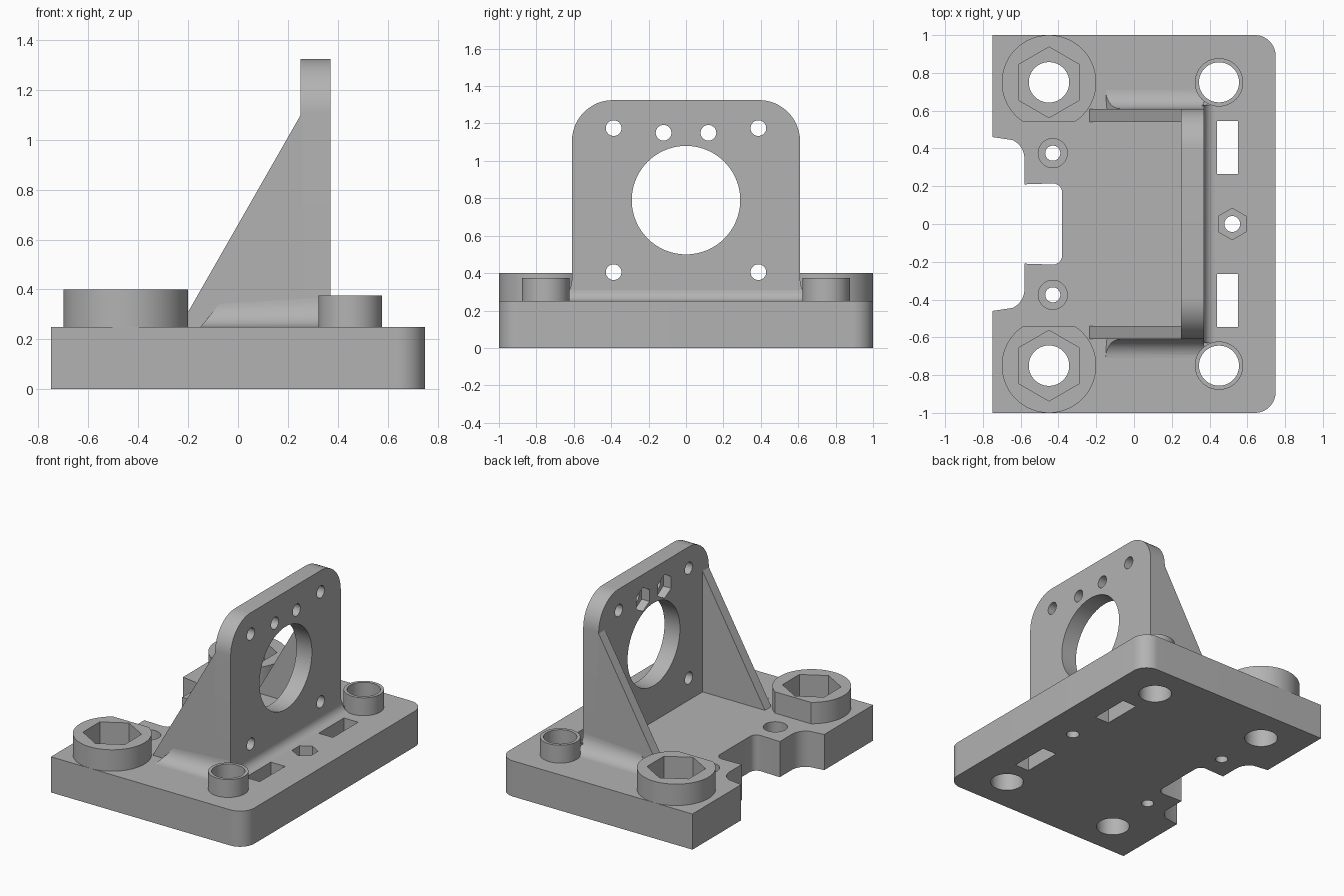
import bpy, bmesh
from math import pi, cos, sin, radians

if "Cube" in bpy.data.objects:
    bpy.data.objects.remove(bpy.data.objects["Cube"])

grey = bpy.data.materials.new("light_grey")
grey.use_nodes = True
grey.diffuse_color = (0.45, 0.45, 0.45, 1)
grey.node_tree.nodes["Principled BSDF"].inputs["Base Color"].default_value = grey.diffuse_color

AXES = {
    "x": lambda u, v, w: (w, u, v),
    "y": lambda u, v, w: (u, w, v),
    "z": lambda u, v, w: (u, v, w),
}


def arc(cx, cy, r, start, end, n=12):
    """Points along an arc, angles in degrees."""
    steps = [radians(start + (end - start) * i / n) for i in range(n + 1)]
    return [(cx + r * cos(a), cy + r * sin(a)) for a in steps]


def circle(cx, cy, r, n=64, start=0):
    return arc(cx, cy, r, start, start + 360, n)[:-1]


def hexagon(cx, cy, r):
    return circle(cx, cy, r, 6, 90)


def box(x0, x1, y0, y1):
    return [(x0, y0), (x1, y0), (x1, y1), (x0, y1)]


def prism(name, outline, lo, hi, axis="z", round_top=0):
    """Extrude an outline along an axis, optionally rounding the top rim."""
    bm = bmesh.new()
    place = AXES[axis]
    rings = [[bm.verts.new(place(u, v, w)) for u, v in outline] for w in (lo, hi)]
    bm.faces.new(rings[0])
    bm.faces.new(rings[1])
    for i in range(len(outline)):
        j = (i + 1) % len(outline)
        bm.faces.new((rings[0][i], rings[0][j], rings[1][j], rings[1][i]))
    if round_top:
        rim = [e for e in bm.edges if all(v in rings[1] for v in e.verts)]
        bmesh.ops.bevel(bm, geom=rim, offset=round_top, segments=6,
                        profile=0.5, affect="EDGES")
    bmesh.ops.recalc_face_normals(bm, faces=bm.faces)
    mesh = bpy.data.meshes.new(name)
    bm.to_mesh(mesh)
    bm.free()
    mesh.materials.append(grey)
    obj = bpy.data.objects.new(name, mesh)
    bpy.context.collection.objects.link(obj)
    return obj


def cut(obj, cutters):
    """Subtract each cutter and apply the result."""
    bpy.context.view_layer.objects.active = obj
    for cutter in cutters:
        mod = obj.modifiers.new("cut", "BOOLEAN")
        mod.operation = "DIFFERENCE"
        mod.solver = "EXACT"
        mod.object = cutter
        bpy.ops.object.modifier_apply(modifier=mod.name)


TOP = 0.25      # top of the base plate
SINK = 0.24     # parts start just inside the plate
parts, helpers = [], []


def cutter(outline, lo, hi, axis="z"):
    helpers.append(prism("cutter", outline, lo, hi, axis))
    return helpers[-1]


# Base plate outline: half of it, mirrored across y
half = [(-0.38, 0.0)]
half += arc(-0.43, 0.165, 0.05, 0, 90, 6)
half += [(-0.58, 0.21)]
half += arc(-0.69, 0.345, 0.11, 0, 65, 10)
half += [(-0.75, 0.46), (-0.75, 1.0)]
half += arc(0.64, 0.89, 0.11, 90, 0)
base = prism("base_plate", half + [(x, -y) for x, y in half[:0:-1]], 0, TOP)
parts.append(base)

# Centre nut pocket with its bolt hole
base_cuts = [cutter(circle(0.52, 0, 0.042, 32), -0.1, 0.5),
             cutter(hexagon(0.52, 0, 0.083), 0.13, 0.5)]

for side, s in (("left_when_seen_from_front", -1), ("far", 1)):
    tag = "front" if s < 0 else "rear"
    y = 0.75 * s
    # Bolt holes, nut pocket, counterbore and belt slot
    bolt = cutter(circle(-0.45, y, 0.107), -0.1, 0.6)
    nut = cutter(hexagon(-0.45, y, 0.187), 0.15, 0.6)
    bore = cutter(circle(0.45, y, 0.106), -0.1, 0.6)
    base_cuts += [bolt, nut, bore,
                  cutter(circle(-0.43, 0.375 * s, 0.04, 32), -0.1, 0.5),
                  cutter(circle(-0.43, 0.375 * s, 0.077, 48), 0.13, 0.5),
                  cutter(box(0.44, 0.55, 0.405 * s - 0.14, 0.405 * s + 0.14), -0.1, 0.5)]

    # Large nut boss, flattened on its inner side
    ring = [(u, s * max(s * v, 0.54)) for u, v in circle(-0.45, y, 0.25, 96)]
    flat = [p for p in ring if abs(p[1]) > 0.5401]
    boss = prism(tag + "_nut_boss", flat, SINK, 0.40)
    cut(boss, [bolt, nut])

    # Hollow post with a rounded rim
    post = prism(tag + "_post", circle(0.45, y, 0.128), SINK, 0.375, round_top=0.03)
    cut(post, [bore])

    # Triangular side brace
    brace = prism(tag + "_brace", [(-0.24, SINK), (0.26, SINK), (0.26, 1.115)],
                  min(0.54 * s, 0.61 * s), max(0.54 * s, 0.61 * s), "y")

    # Hollow fillet beside the brace, slanted at its end and rising to the post
    curve = arc(0.71, 0.35, 0.1, 270, 180, 10)
    profile = [(0.6, SINK), (0.71, SINK)] + curve + [(0.6, 0.35)]
    fillet = prism(tag + "_side_fillet", [(v * s, w) for v, w in profile], -0.15, 0.37, "x")
    for v in fillet.data.vertices:
        rise = max(v.co.z - TOP, 0)
        if v.co.x < 0:
            v.co.x += 0.75 * rise
            v.co.z -= 0.08 * rise
        else:
            v.co.z += 0.2 * rise
    cut(fillet, [bore])
    parts += [boss, post, brace, fillet]

cut(base, base_cuts)

# Upright mounting plate with rounded upper corners
outline = ([(-0.61, SINK), (0.61, SINK)] + arc(0.39, 1.105, 0.22, 0, 90)
           + arc(-0.39, 1.105, 0.22, 90, 180))
wall = prism("upright_plate", outline, 0.25, 0.37, "x")
wall_cuts = [cutter(circle(0, 0.79, 0.29, 96), 0, 0.6, "x")]
for s in (-1, 1):
    for y, z in ((0.387, 1.175), (0.387, 0.405), (0.12, 1.15)):
        wall_cuts.append(cutter(circle(s * y, z, 0.042, 32), 0, 0.6, "x"))
    wall_cuts.append(cutter(hexagon(s * 0.12, 1.15, 0.083), 0, 0.31, "x"))
cut(wall, wall_cuts)

# Hollow fillet along the foot of the upright plate
foot = [(0.36, SINK), (0.43, SINK)] + arc(0.43, 0.31, 0.06, 270, 180, 8) + [(0.36, 0.31)]
foot_fillet = prism("foot_fillet", foot, -0.63, 0.63, "y")
cut(foot_fillet, [h for h in helpers if False])
parts += [wall, foot_fillet]

# Remove cutters, then shade round walls smooth with crisp edges
for h in helpers:
    bpy.data.objects.remove(h)
for obj in parts:
    for face in obj.data.polygons:
        face.use_smooth = True
    obj.data.set_sharp_from_angle(angle=radians(30))
